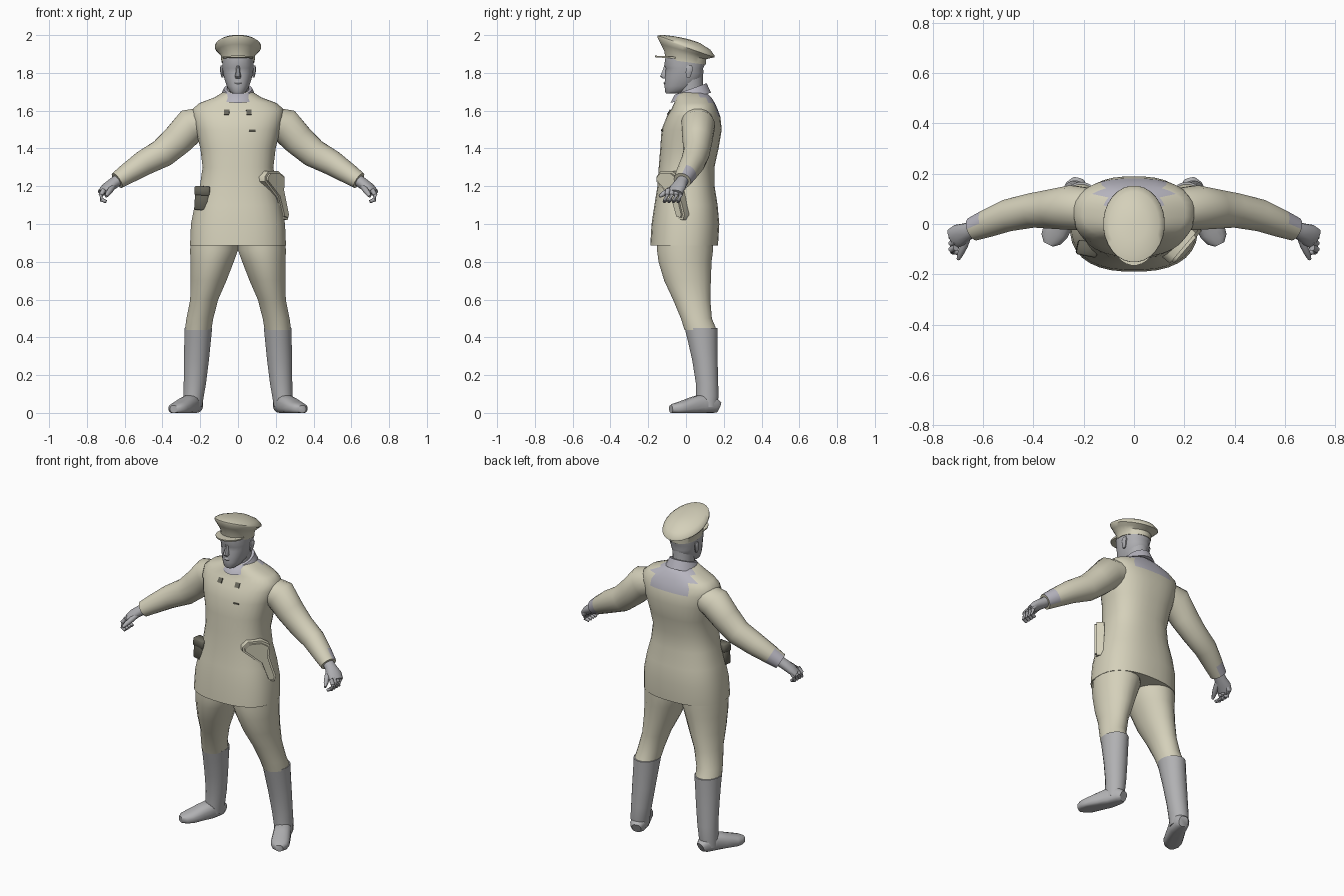
import bpy, bmesh, math
from mathutils import Vector, Matrix


def material(name, rgb):
    m = bpy.data.materials.new(name)
    m.diffuse_color = (*rgb, 1)
    return m


CLOTH = material("cream cloth", (0.66, 0.63, 0.49))
LINING = material("lilac grey trim", (0.47, 0.46, 0.52))
SKIN = material("grey skin", (0.42, 0.42, 0.44))
BOOT = material("grey leather", (0.44, 0.44, 0.45))
DARK = material("dark olive", (0.14, 0.135, 0.105))


def finish(name, bm, mats, mirror=False, rule=None):
    bmesh.ops.recalc_face_normals(bm, faces=bm.faces)
    bm.normal_update()
    for f in bm.faces:
        f.smooth = True
        if rule and rule(f.calc_center_median(), f.normal):
            f.material_index = 1
    me = bpy.data.meshes.new(name)
    bm.to_mesh(me)
    bm.free()
    for m in mats:
        me.materials.append(m)
    ob = bpy.data.objects.new(name, me)
    bpy.context.collection.objects.link(ob)
    if mirror:
        ob.modifiers.new("mirror", 'MIRROR')
    return ob


def loft(name, rings, mats, n=16, p=1.0, along=False, mirror=False, rule=None):
    """Rings are (x, y, z, half width, half depth[, slope]); along = square to the path."""
    bm = bmesh.new()
    pts = [Vector(r[:3]) for r in rings]
    rows = []
    for i, r in enumerate(rings):
        if along:
            t = (pts[min(i + 1, len(pts) - 1)] - pts[max(i - 1, 0)]).normalized()
            u = t.cross(Vector((0, 0, 1))).normalized()
            v = u.cross(t)
        else:
            u, v = Vector((1, 0, 0)), Vector((0, 1, r[5] if len(r) > 5 else 0))
        row = []
        for k in range(n):
            a = 2 * math.pi * (k + 0.5) / n
            c, s = math.cos(a), math.sin(a)
            co = (pts[i] + u * r[3] * math.copysign(abs(c) ** p, c)
                  + v * r[4] * math.copysign(abs(s) ** p, s))
            co.z = max(co.z, 0)
            row.append(bm.verts.new(co))
        rows.append(row)
    for a, b in zip(rows, rows[1:]):
        for k in range(n):
            j = (k + 1) % n
            bm.faces.new((a[k], a[j], b[j], b[k]))
    bm.faces.new(rows[0])
    bm.faces.new(rows[-1])
    return finish(name, bm, mats, mirror, rule)


def box(name, size, matrix, mat, bevel=0.0):
    bm = bmesh.new()
    bmesh.ops.create_cube(bm, size=1, matrix=matrix @ Matrix.Diagonal((*size, 1)))
    if bevel:
        bmesh.ops.bevel(bm, geom=bm.edges[:], offset=bevel, segments=1, affect='EDGES')
    return finish(name, bm, [mat])


# Coat body, with a grey yoke behind the neck
coat = loft("coat", [
    (0, -0.01, 0.885, 0.255, 0.18), (0, -0.003, 1.0, 0.250, 0.18),
    (0, 0, 1.1, 0.230, 0.168), (0, 0, 1.2, 0.203, 0.152),
    (0, 0.003, 1.3, 0.188, 0.148), (0, 0.018, 1.4, 0.200, 0.155),
    (0, 0.03, 1.5, 0.225, 0.16), (0, 0.04, 1.57, 0.242, 0.142),
    (0, 0.045, 1.61, 0.240, 0.122), (0, 0.045, 1.64, 0.205, 0.108),
    (0, 0.04, 1.67, 0.125, 0.095), (0, 0.035, 1.695, 0.085, 0.075)],
    [CLOTH, LINING], n=32, p=0.82,
    rule=lambda c, nn: c.z > 1.58 and c.y > 0.07 and abs(c.x) < 0.135)

# Sleeves with grey backs to the cuffs
loft("sleeve", [
    (0.15, 0.055, 1.55, 0.085, 0.075), (0.25, 0.065, 1.52, 0.09, 0.095),
    (0.32, 0.06, 1.445, 0.08, 0.085), (0.40, 0.055, 1.375, 0.07, 0.077),
    (0.50, 0.035, 1.322, 0.065, 0.067), (0.585, 0.002, 1.267, 0.056, 0.055),
    (0.64, -0.02, 1.23, 0.048, 0.046)],
    [CLOTH, LINING], along=True, mirror=True,
    rule=lambda c, nn: c.x > 0.6 and nn.y > 0.1 and nn.x < 0.7)

# Hands: palm, curled fingers, thumb
loft("palm", [
    (0.62, -0.01, 1.243, 0.032, 0.03), (0.66, -0.028, 1.215, 0.034, 0.03),
    (0.695, -0.045, 1.19, 0.046, 0.027), (0.72, -0.058, 1.165, 0.042, 0.02)],
    [SKIN], n=12, along=True, mirror=True)
for i in range(4):
    y = -0.095 + i * 0.024
    loft(f"finger_{i + 1}", [
        (0.708, y, 1.182, 0.013, 0.013), (0.726, y - 0.006, 1.155, 0.013, 0.013),
        (0.722, y - 0.014, 1.128, 0.012, 0.012), (0.698, y - 0.02, 1.118, 0.009, 0.009)],
        [SKIN], n=8, along=True, mirror=True)
loft("thumb", [
    (0.66, -0.04, 1.205, 0.018, 0.018), (0.675, -0.085, 1.18, 0.016, 0.017),
    (0.69, -0.118, 1.16, 0.013, 0.014), (0.699, -0.14, 1.146, 0.007, 0.008)],
    [SKIN], n=8, along=True, mirror=True)

# Trousers
loft("trouser_leg", [
    (0.125, -0.005, 0.95, 0.125, 0.15), (0.127, -0.005, 0.86, 0.128, 0.15),
    (0.137, -0.005, 0.8, 0.116, 0.142), (0.156, 0.008, 0.7, 0.096, 0.125),
    (0.179, 0.03, 0.6, 0.075, 0.10), (0.202, 0.055, 0.5, 0.072, 0.083),
    (0.211, 0.077, 0.44, 0.071, 0.086)], [CLOTH], n=20, mirror=True)

# Boots: shaft and turned-out foot
loft("boot_shaft", [
    (0.21, 0.08, 0.45, 0.074, 0.088), (0.214, 0.088, 0.38, 0.071, 0.079),
    (0.22, 0.1, 0.28, 0.067, 0.068), (0.228, 0.111, 0.16, 0.06, 0.06),
    (0.235, 0.113, 0.09, 0.055, 0.06), (0.24, 0.11, 0.03, 0.05, 0.056)],
    [BOOT], n=20, mirror=True)
loft("boot_foot", [
    (0.222, 0.172, 0.03, 0.028, 0.03), (0.228, 0.15, 0.04, 0.045, 0.042),
    (0.25, 0.085, 0.045, 0.05, 0.055), (0.28, 0.03, 0.035, 0.052, 0.047),
    (0.312, -0.03, 0.025, 0.054, 0.034), (0.33, -0.06, 0.022, 0.044, 0.028),
    (0.34, -0.08, 0.02, 0.022, 0.02)], [BOOT], n=16, p=0.8, along=True, mirror=True)

# Head and neck
loft("neck", [(0, 0.03, 1.65, 0.062, 0.068), (0, 0.025, 1.72, 0.06, 0.066),
              (0, 0.02, 1.8, 0.065, 0.07)], [SKIN])
loft("head", [
    (0, -0.075, 1.69, 0.028, 0.03), (0, -0.052, 1.702, 0.044, 0.06),
    (0, -0.03, 1.73, 0.06, 0.084), (0, -0.014, 1.77, 0.073, 0.099),
    (0, -0.008, 1.8, 0.08, 0.101), (0, -0.008, 1.825, 0.083, 0.1),
    (0, -0.008, 1.84, 0.084, 0.108), (0, -0.006, 1.885, 0.084, 0.104)],
    [SKIN], n=20, p=0.9)
loft("nose", [(0, -0.104, 1.84, 0.009, 0.012), (0, -0.11, 1.805, 0.012, 0.018),
              (0, -0.115, 1.782, 0.018, 0.024), (0, -0.108, 1.77, 0.014, 0.016)],
     [SKIN], n=8)
loft("lips", [(0, -0.098, 1.755, 0.022, 0.016), (0, -0.099, 1.746, 0.026, 0.02),
              (0, -0.096, 1.733, 0.02, 0.016)], [SKIN], n=10)
loft("ear", [(0.082, 0.012, 1.775, 0.006, 0.01), (0.085, 0.015, 1.8, 0.009, 0.018),
             (0.087, 0.018, 1.825, 0.01, 0.02), (0.085, 0.018, 1.84, 0.006, 0.014)],
     [SKIN], n=8, mirror=True)
loft("collar", [(0, 0.025, 1.668, 0.098, 0.108, 0.25),
                (0, 0.025, 1.715, 0.075, 0.085, 0.36)], [LINING], n=24)

# Peaked cap: band, flared crown tilted backwards, visor
loft("cap", [
    (0, -0.002, 1.858, 0.088, 0.107, -0.14), (0, -0.004, 1.895, 0.092, 0.112, -0.2),
    (0, -0.002, 1.915, 0.108, 0.132, -0.28), (0, 0, 1.935, 0.123, 0.153, -0.35),
    (0, 0, 1.945, 0.121, 0.152, -0.35), (0, 0.002, 1.962, 0.1, 0.127, -0.31),
    (0, 0.005, 1.976, 0.055, 0.07, -0.26), (0, 0.005, 1.98, 0.015, 0.02, -0.24)],
    [CLOTH], n=28)
loft("visor", [(0, -0.075, 1.877, 0.08, 0.088, -0.06),
               (0, -0.075, 1.886, 0.082, 0.09, -0.06)], [CLOTH], n=24)

# Holster: extruded outline lying on the left hip
outline = [(0, 1.25), (0.03, 1.28), (0.11, 1.28), (0.16, 1.25), (0.155, 1.18),
           (0.195, 1.05), (0.185, 1.02), (0.14, 1.03), (0.1, 1.14), (0, 1.225)]
bm = bmesh.new()
d, out = Vector((0.65, 0.76, 0)), Vector((0.76, -0.65, 0))
face = bm.faces.new([bm.verts.new(Vector((0.14, -0.155, z)) + d * u - out * 0.04)
                     for u, z in outline])
ext = bmesh.ops.extrude_face_region(bm, geom=[face])
front = [v for v in ext["geom"] if isinstance(v, bmesh.types.BMVert)]
bmesh.ops.translate(bm, verts=front, vec=out * 0.055)
bmesh.ops.bevel(bm, geom=[e for e in bm.edges if all(v in front for v in e.verts)],
                offset=0.012, segments=2, affect='EDGES')
finish("holster", bm, [CLOTH])

# Pouch with flap on the right hip
turn = Matrix.Translation((-0.188, -0.098, 1.135)) @ Matrix.Rotation(-0.2, 4, 'Z') @ Matrix.Rotation(0.06, 4, 'Y')
box("pouch", (0.075, 0.05, 0.125), turn, DARK, 0.006)
box("pouch_flap", (0.082, 0.058, 0.05), turn @ Matrix.Translation((0, 0, 0.04)), DARK, 0.006)

# Collar badges and chest bar, set flush on the coat front
bpy.context.view_layer.update()
for name, x, z, w, h in (("badge_right", -0.06, 1.59, 0.028, 0.03),
                         ("badge_left", 0.058, 1.59, 0.028, 0.03),
                         ("chest_bar", 0.075, 1.495, 0.034, 0.008)):
    hit, loc, nor, _ = coat.ray_cast((x, -1, z), (0, 1, 0))
    if hit:
        place = Matrix.Translation(loc) @ nor.to_track_quat('-Y', 'Z').to_matrix().to_4x4()
        box(name, (w, 0.012, h), place, DARK)

# Smooth shading that keeps hard edges
for ob in bpy.context.collection.objects:
    ob.select_set(True)
bpy.context.view_layer.objects.active = coat
bpy.ops.object.shade_smooth_by_angle(angle=math.radians(48))
